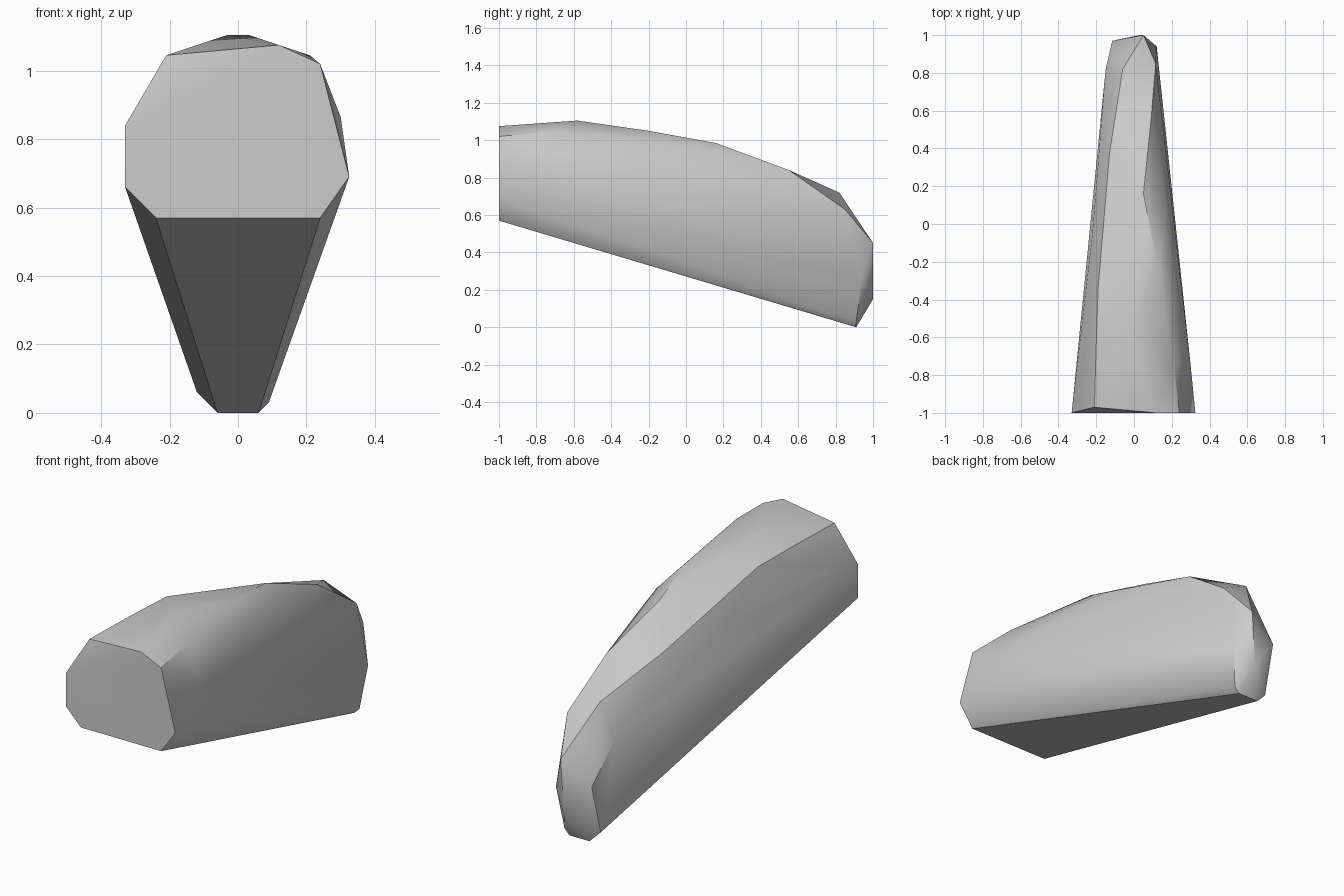
import bpy
import bmesh
import math

# Remove the default cube only
default_cube = bpy.data.objects.get("Cube")
if default_cube:
    bpy.data.objects.remove(default_cube, do_unlink=True)


def make_material(name, colour):
    material = bpy.data.materials.new(name)
    material.use_nodes = True
    material.diffuse_color = colour
    material.node_tree.nodes["Principled BSDF"].inputs["Base Color"].default_value = colour
    return material


def hull_object(name, stations, material):
    """Wrap a faceted convex skin around cross-section corners, given in hundredths."""
    mesh = bpy.data.meshes.new(name)
    bm = bmesh.new()
    for station in stations:
        for x, y, z in station:
            bm.verts.new((x / 100, y / 100, z / 100))
    result = bmesh.ops.convex_hull(bm, input=bm.verts[:])
    unused = {item for item in result["geom_interior"] + result["geom_unused"]
              if isinstance(item, bmesh.types.BMVert)}
    bmesh.ops.delete(bm, geom=list(unused), context="VERTS")
    bmesh.ops.recalc_face_normals(bm, faces=bm.faces[:])
    bm.to_mesh(mesh)
    bm.free()
    mesh.materials.append(material)
    body = bpy.data.objects.new(name, mesh)
    bpy.context.collection.objects.link(body)
    return body


# Broad flat front end
front_end = [(-24, -100, 57), (24, -100, 57), (32.5, -100, 69), (24, -100, 102),
             (12, -100, 107.5), (-21, -97, 104.5), (-33, -100, 84), (-33, -100, 66)]
# Shoulders and crown behind the front end
shoulders = [(30, -75, 86.5), (21, -73, 104.5), (-3, -58, 110.5), (3, -58, 110.5),
             (-20, -64, 104.5), (-29.5, -75, 87)]
# Arched back, tapering towards the tail
arch = [(12, -20, 105), (-19, -34, 104), (17.5, 0, 96), (-22, -5, 86), (5, 16, 98.5),
        (15, 20, 91), (-13, 37, 84), (9, 55, 84), (-10, 60, 76.5)]
# Narrow chamfered tail
tail = [(-6, 82, 72), (-15, 82, 54), (11.5, 85, 63), (-11.5, 97, 33), (5, 100, 45),
        (12, 94, 26), (3, 100, 15), (9, 91, 3), (-12, 90, 6), (-6, 91, 0), (6, 91, 0)]

stone_grey = make_material("stone grey", (0.6, 0.6, 0.6, 1))
tapered_stone = hull_object("tapered_stone", [front_end, shoulders, arch, tail], stone_grey)

# Soft facets with crisp outer edges
bpy.ops.object.select_all(action="DESELECT")
tapered_stone.select_set(True)
bpy.context.view_layer.objects.active = tapered_stone
bpy.ops.object.shade_smooth_by_angle(angle=math.radians(30))
